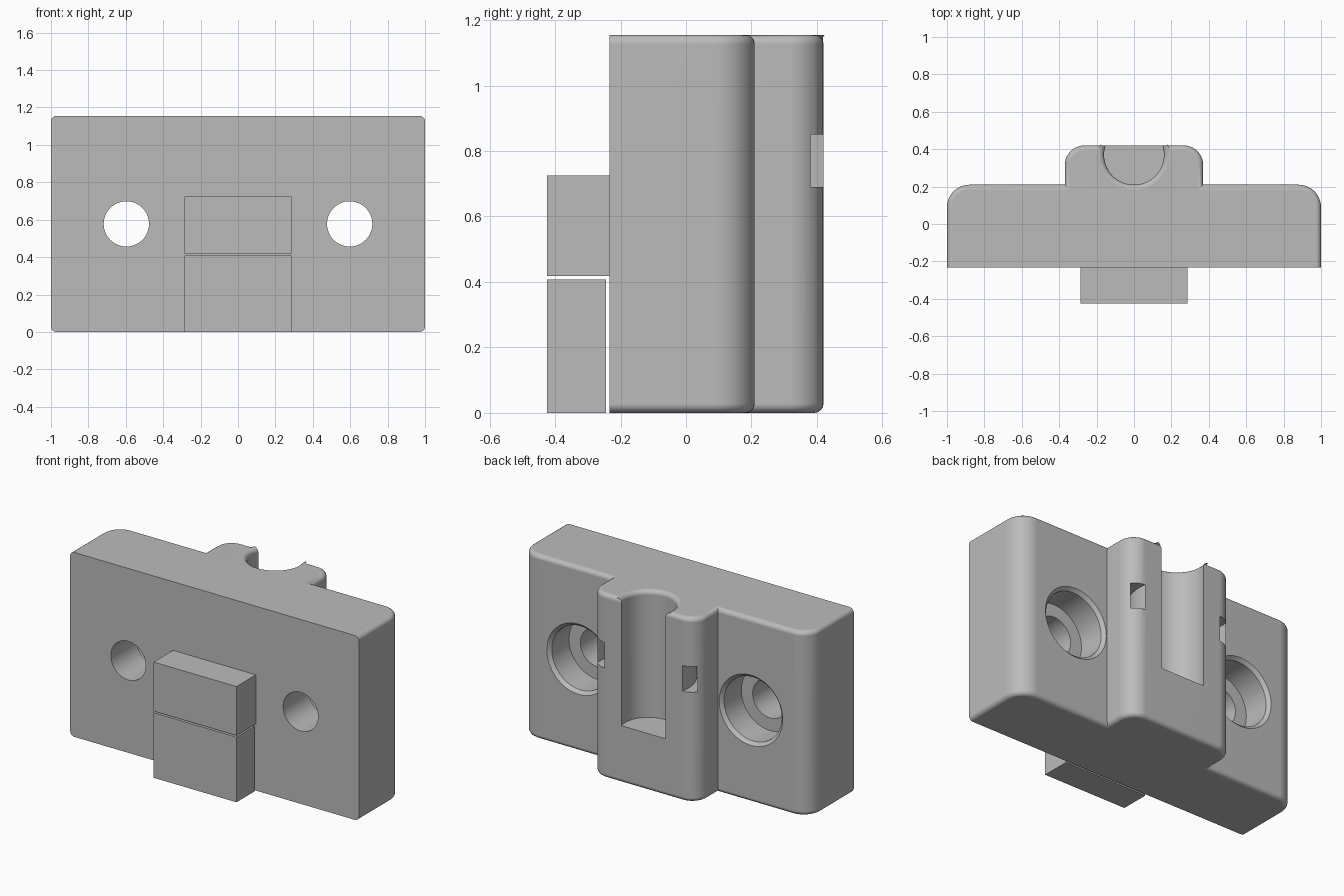
import bpy, bmesh, math
from mathutils import Matrix, Vector

if "Cube" in bpy.data.objects:
    bpy.data.objects.remove(bpy.data.objects["Cube"], do_unlink=True)

HEIGHT, FRONT, BACK, BOSS_BACK = 1.155, -0.233, 0.21, 0.42
FILLET = 0.028

grey = bpy.data.materials.new("plain grey")
grey.use_nodes = True
grey.diffuse_color = (0.5, 0.5, 0.5, 1)
grey.node_tree.nodes["Principled BSDF"].inputs["Base Color"].default_value = (0.5, 0.5, 0.5, 1)


def make_object(name, bm):
    bmesh.ops.recalc_face_normals(bm, faces=bm.faces)
    mesh = bpy.data.meshes.new(name)
    bm.to_mesh(mesh)
    bm.free()
    mesh.materials.append(grey)
    obj = bpy.data.objects.new(name, mesh)
    bpy.context.collection.objects.link(obj)
    return obj


def box(name, low, high):
    bm = bmesh.new()
    bmesh.ops.create_cube(bm, size=1)
    low, high = Vector(low), Vector(high)
    for v in bm.verts:
        v.co = [(low[i] + high[i]) / 2 + v.co[i] * (high[i] - low[i]) for i in range(3)]
    return make_object(name, bm)


def lathe(name, profile, place, closed=False, steps=64):
    """Revolve (radius, height) points about z, then place the solid."""
    bm = bmesh.new()
    verts = [bm.verts.new((r, 0, h)) for r, h in profile]
    edges = [bm.edges.new(pair) for pair in zip(verts, verts[1:])]
    if closed:
        edges.append(bm.edges.new((verts[-1], verts[0])))
    bmesh.ops.spin(bm, geom=verts + edges, cent=(0, 0, 0), axis=(0, 0, 1),
                   angle=math.tau, steps=steps)
    bmesh.ops.remove_doubles(bm, verts=bm.verts, dist=1e-4)
    bm.transform(place)
    return make_object(name, bm)


def cut(obj, cutter):
    cutter.hide_render = True
    mod = obj.modifiers.new("cut", 'BOOLEAN')
    mod.operation, mod.solver, mod.object = 'DIFFERENCE', 'EXACT', cutter
    bpy.context.view_layer.update()
    result = bpy.data.meshes.new_from_object(
        obj.evaluated_get(bpy.context.evaluated_depsgraph_get()))
    obj.modifiers.clear()
    obj.data = result
    bpy.data.objects.remove(cutter, do_unlink=True)


def round_corner(x, y, radius, steps=10):
    """Quarter arc from the side (+x) to the back (+y)."""
    angles = [math.pi / 2 * i / steps for i in range(steps + 1)]
    return [(x - radius + radius * math.cos(a), y - radius + radius * math.sin(a)) for a in angles]


# Plan outline: wide plate with a rounded boss on its back
half = [(1, FRONT)] + round_corner(1, BACK, 0.12) + [(0.37, BACK)] + round_corner(0.37, BOSS_BACK, 0.105)
outline = half + [(-x, y) for x, y in reversed(half)]
bm = bmesh.new()
base = bm.faces.new([bm.verts.new((x, y, 0)) for x, y in outline])
sweep = bmesh.ops.extrude_face_region(bm, geom=[base])
bmesh.ops.translate(bm, vec=(0, 0, HEIGHT),
                    verts=[g for g in sweep["geom"] if isinstance(g, bmesh.types.BMVert)])
plate = make_object("mounting_plate", bm)

# Round channel open at the top and back of the boss
cut(plate, lathe("channel_cutter", [(0, 0.36), (0.16, 0.36), (0.16, 1.4), (0, 1.4)],
                 Matrix.Translation((0, 0.37, 0))))

# Small fillet on the top and bottom rims, leaving the front edges sharp
bm = bmesh.new()
bm.from_mesh(plate.data)
rim = []
for e in bm.edges:
    a, b = (v.co for v in e.verts)
    level = any(abs(a.z - z) < 1e-4 and abs(b.z - z) < 1e-4 for z in (0, HEIGHT))
    if level and max(a.y, b.y) > FRONT + 0.01:
        rim.append(e)
bmesh.ops.bevel(bm, geom=rim, offset=FILLET, segments=4, profile=0.5,
                affect='EDGES', clamp_overlap=False)
bmesh.ops.recalc_face_normals(bm, faces=bm.faces)
bm.to_mesh(plate.data)
bm.free()

# Counterbored screw holes with a chamfered mouth
to_back = Matrix.Rotation(-math.pi / 2, 4, 'X')
screw = [(0, -0.5), (0.121, -0.5), (0.121, 0.02), (0.2, 0.02), (0.2, 0.19),
         (0.22, BACK), (0.22, 0.3), (0, 0.3)]
for side in (-1, 1):
    cut(plate, lathe("screw_cutter", screw,
                     Matrix.Translation((0.597 * side, 0, HEIGHT / 2)) @ to_back))

# Curved strap tunnel passing around the channel
cut(plate, lathe("strap_cutter", [(0.275, 0.69), (0.347, 0.69), (0.347, 0.85), (0.275, 0.85)],
                 Matrix.Translation((0, 0.37, 0)), closed=True))

# Front hook block and the separate block beneath it
box("hook_block", (-0.287, -0.425, 0.418), (0.287, FRONT, 0.725))
box("lower_block", (-0.287, -0.425, 0), (0.287, -0.245, 0.408))

# Smooth curved surfaces, crisp edges
bpy.ops.object.select_all(action='DESELECT')
plate.select_set(True)
bpy.context.view_layer.objects.active = plate
bpy.ops.object.shade_smooth_by_angle(angle=math.radians(30))
weighted = plate.modifiers.new("even shading", 'WEIGHTED_NORMAL')
weighted.keep_sharp = True
